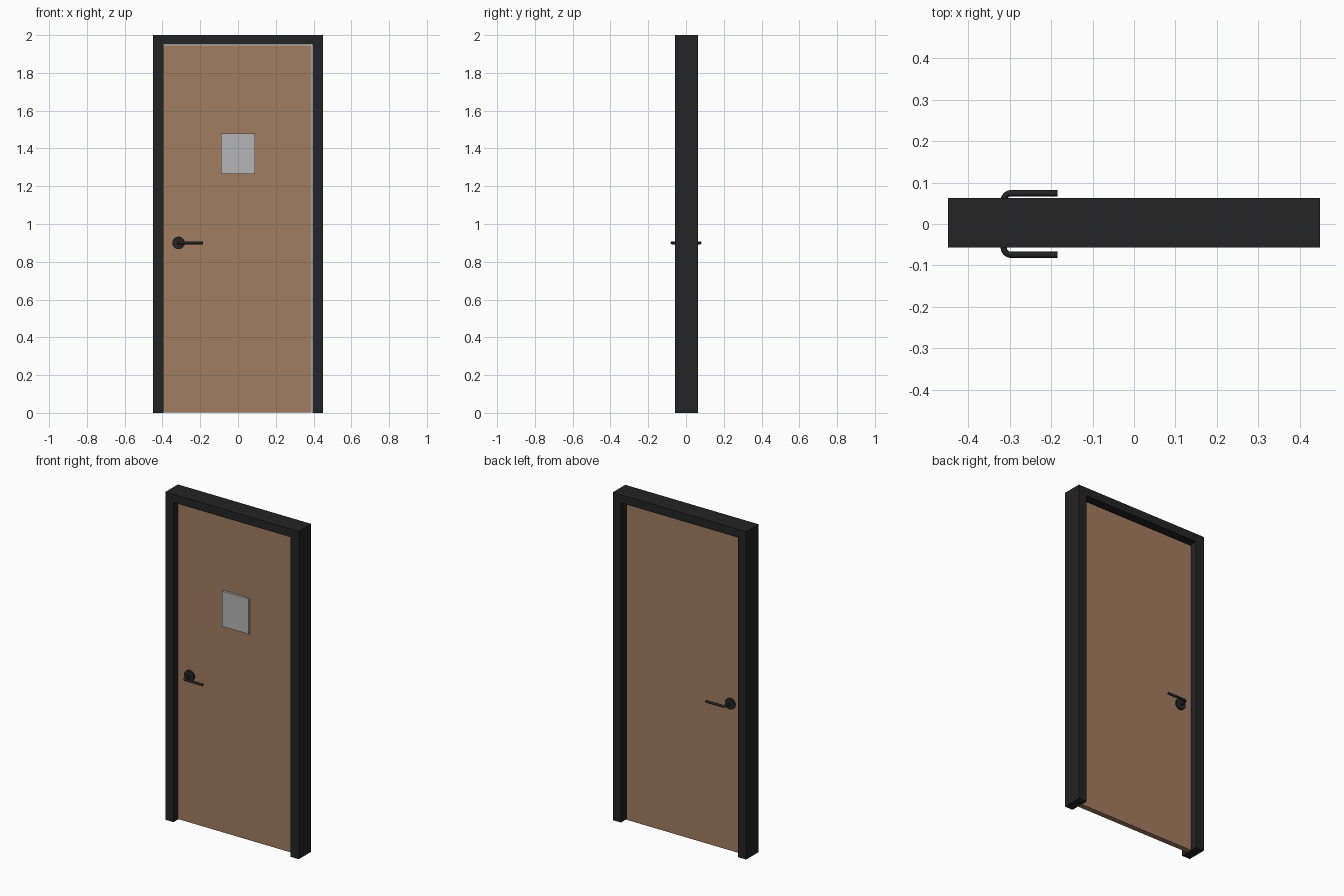
import bpy, bmesh, math
from mathutils import Vector

if "Cube" in bpy.data.objects:
    bpy.data.objects.remove(bpy.data.objects["Cube"])


def mat(name, c):
    m = bpy.data.materials.new(name)
    m.diffuse_color = (*c, 1)
    m.use_nodes = True
    m.node_tree.nodes["Principled BSDF"].inputs["Base Color"].default_value = m.diffuse_color
    return m


BLACK = mat("black", (0.017, 0.017, 0.017))
WOOD = mat("brown wood", (0.36, 0.20, 0.115))
GREY = mat("grey plate", (0.46, 0.46, 0.46))


def finish(name, bm, material, smooth=False):
    bmesh.ops.recalc_face_normals(bm, faces=bm.faces)
    me = bpy.data.meshes.new(name)
    bm.to_mesh(me)
    bm.free()
    me.materials.append(material)
    ob = bpy.data.objects.new(name, me)
    bpy.context.collection.objects.link(ob)
    if smooth:
        bpy.ops.object.select_all(action='DESELECT')
        ob.select_set(True)
        bpy.context.view_layer.objects.active = ob
        bpy.ops.object.shade_smooth_by_angle(angle=math.radians(40))
    return ob


def box(name, lo, hi, material):
    bm = bmesh.new()
    bmesh.ops.create_cube(bm, size=1)
    for v in bm.verts:
        v.co = [lo[i] + (v.co[i] + 0.5) * (hi[i] - lo[i]) for i in range(3)]
    return finish(name, bm, material)


Y0, Y1 = -0.057, 0.063      # frame depth
D0, D1 = -0.013, 0.019      # door leaf depth

# Frame: one U-shaped profile extruded through the depth
bm = bmesh.new()
outline = [(-0.45, 0), (-0.45, 2), (0.45, 2), (0.45, 0),
           (0.395, 0), (0.395, 1.95), (-0.395, 1.95), (-0.395, 0)]
face = bm.faces.new([bm.verts.new((x, Y0, z)) for x, z in outline])
ext = bmesh.ops.extrude_face_region(bm, geom=[face])
bmesh.ops.translate(bm, vec=(0, Y1 - Y0, 0),
                    verts=[g for g in ext["geom"] if isinstance(g, bmesh.types.BMVert)])
finish("door_frame", bm, BLACK)

# Door leaf with a narrow gap at the top and the hinge side
box("door_leaf", (-0.395, D0, 0.002), (0.389, D1, 1.944), WOOD)

# Sign plate on the front
box("front_plate", (-0.09, D0 - 0.014, 1.265), (0.09, D0, 1.48), GREY)


# Handles: round rose plus a bent round lever on each side
HX, HZ, R = -0.315, 0.90, 0.0075
for side, s, surf in (("front", -1, D0), ("back", 1, D1)):
    bm = bmesh.new()
    bmesh.ops.create_cone(bm, cap_ends=True, segments=32, radius1=0.033,
                          radius2=0.033, depth=0.01)
    for v in bm.verts:
        v.co = (HX + v.co.x, surf + s * (v.co.z + 0.005), HZ + v.co.y)
    finish(side + "_handle_rose", bm, BLACK, True)

    # Path from the door out, round the bend, then along x
    yo, bend = 0.082 - R, 0.018
    path = [(HX, surf)]
    for i in range(7):
        a = math.radians(15 * i)
        path.append((HX + bend * (1 - math.cos(a)), s * (yo - bend + bend * math.sin(a))))
    path.append((-0.185, s * yo))
    bm = bmesh.new()
    rings = []
    for i, p in enumerate(path):
        a, b = path[max(i - 1, 0)], path[min(i + 1, len(path) - 1)]
        t = Vector((b[0] - a[0], b[1] - a[1], 0)).normalized()
        n = Vector((-t.y, t.x, 0))
        c = Vector((p[0], p[1], HZ))
        rings.append([bm.verts.new(c + R * (n * math.cos(k * math.tau / 16)
                      + Vector((0, 0, math.sin(k * math.tau / 16))))) for k in range(16)])
    for r0, r1 in zip(rings, rings[1:]):
        for k in range(16):
            bm.faces.new((r0[k], r0[(k + 1) % 16], r1[(k + 1) % 16], r1[k]))
    bm.faces.new(rings[0])
    bm.faces.new(rings[-1])
    finish(side + "_handle_lever", bm, BLACK, True)
